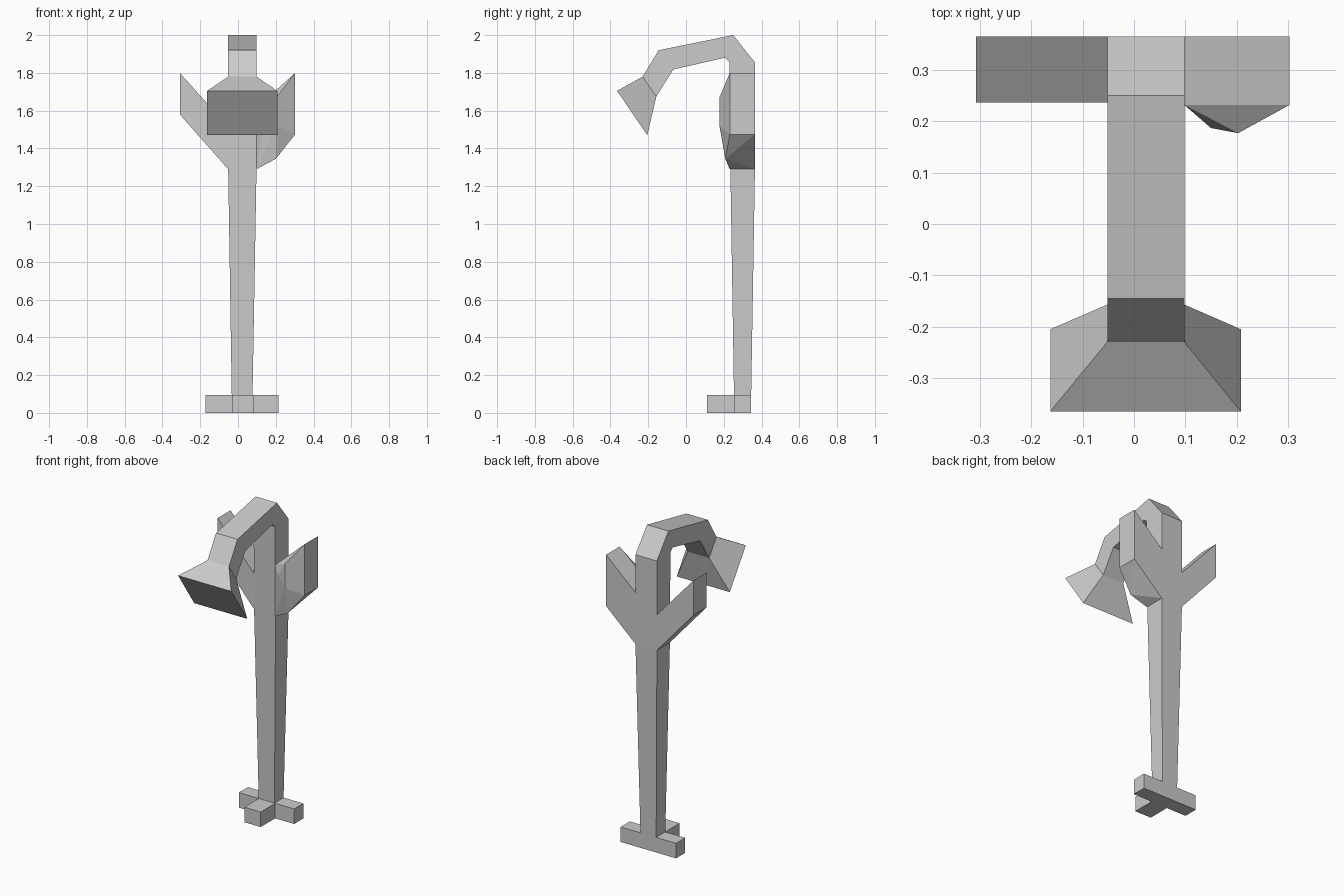
import bpy, bmesh

if "Cube" in bpy.data.objects:
    bpy.data.objects.remove(bpy.data.objects["Cube"])

X0, X1 = -0.052, 0.098      # stem sides
Y0, Y1 = 0.235, 0.365       # stem front and back


def finish(name, bm):
    bmesh.ops.recalc_face_normals(bm, faces=bm.faces)
    me = bpy.data.meshes.new(name)
    bm.to_mesh(me)
    bm.free()
    ob = bpy.data.objects.new(name, me)
    bpy.context.collection.objects.link(ob)
    return ob


def loft(name, a, b):
    """Closed solid between two matching outlines."""
    bm = bmesh.new()
    va = [bm.verts.new(p) for p in a]
    vb = [bm.verts.new(p) for p in b]
    n = len(va)
    bm.faces.new(va)
    bm.faces.new(vb[::-1])
    for i in range(n):
        j = (i + 1) % n
        bm.faces.new((va[i], vb[i], vb[j], va[j]))
    return finish(name, bm)


def rect(x0, x1, y0, y1, z):
    return [(x0, y0, z), (x1, y0, z), (x1, y1, z), (x0, y1, z)]


def box(name, x0, x1, y0, y1, z0, z1):
    return loft(name, rect(x0, x1, y0, y1, z0), rect(x0, x1, y0, y1, z1))


# Root feet
box("side_roots", -0.172, 0.215, 0.254, 0.345, 0, 0.095)
box("front_root", -0.033, 0.082, 0.11, 0.254, 0, 0.095)

# Tapered lower stem
loft("lower_stem", rect(-0.033, 0.077, 0.254, 0.345, 0.095),
     rect(X0, X1, Y0, Y1, 1.29))

# Upper stem bending over into the hook
hook = [(Y0, 1.29), (Y1, 1.29), (Y1, 1.855), (0.25, 2.0), (-0.145, 1.92),
        (-0.23, 1.78), (-0.157, 1.675), (-0.067, 1.818), (0.205, 1.88),
        (0.23, 1.858)]
loft("hooked_stem", [(X0, y, z) for y, z in hook], [(X1, y, z) for y, z in hook])

# Flared flower head
def slanted(x0, x1, top, bottom):
    return [(x0, *top), (x1, *top), (x1, *bottom), (x0, *bottom)]

loft("flower_bell", slanted(X0, X1, (-0.23, 1.78), (-0.157, 1.675)),
     slanted(-0.163, 0.208, (-0.365, 1.705), (-0.205, 1.47)))

# Left leaf, a plain slanted slab
leaf = [(X0, 1.29), (-0.308, 1.58), (-0.308, 1.8), (X0, 1.515)]
loft("left_leaf", [(x, 0.237, z) for x, z in leaf], [(x, Y1, z) for x, z in leaf])

# Right leaf, a taller slab with a bulging front
slab = [(X1, 1.29), (0.303, 1.475), (0.303, 1.8), (X1, 1.615)]
points = [(x, Y1, z) for x, z in slab] + [(x, 0.232, z) for x, z in slab]
points += [(0.2, 0.208, 1.345), (0.203, 0.177, 1.52), (0.203, 0.177, 1.67),
           (0.15, 0.187, 1.58)]
bm = bmesh.new()
for p in points:
    bm.verts.new(p)
bmesh.ops.convex_hull(bm, input=bm.verts)
bmesh.ops.dissolve_limit(bm, angle_limit=0.01, verts=bm.verts, edges=bm.edges)
finish("right_leaf", bm)
